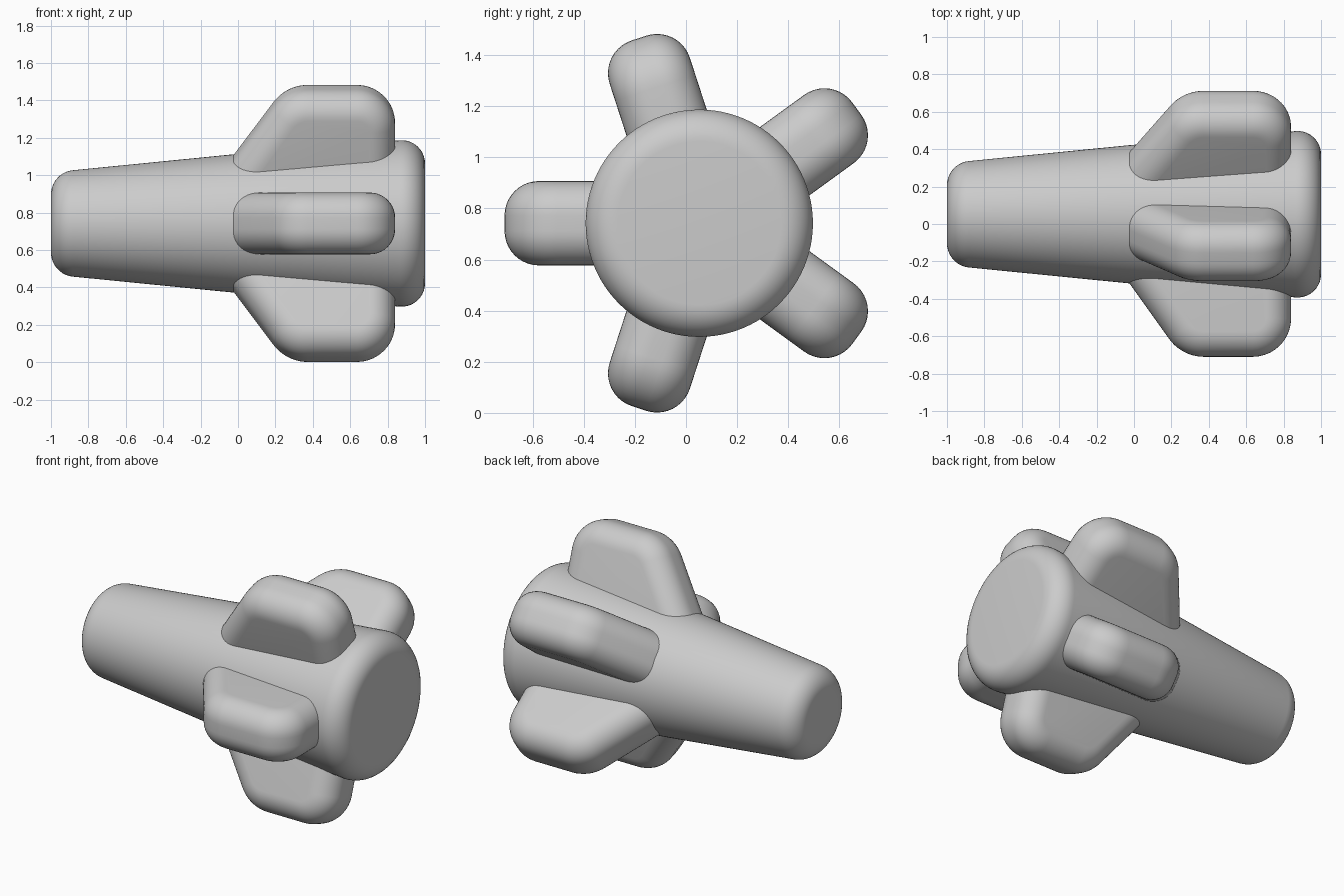
import bpy, bmesh
from math import sin, cos, pi, radians
from mathutils import Vector

if "Cube" in bpy.data.objects:
    bpy.data.objects.remove(bpy.data.objects["Cube"])

CY, CZ = 0.052, 0.742          # long axis runs along x through here


def make_object(name, rings):
    """Skin a list of closed rings and cap both ends."""
    bm = bmesh.new()
    loops = [[bm.verts.new(p) for p in ring] for ring in rings]
    n = len(loops[0])
    for a, b in zip(loops, loops[1:]):
        for i in range(n):
            j = (i + 1) % n
            bm.faces.new((a[i], a[j], b[j], b[i]))
    bm.faces.new(loops[0][::-1])
    bm.faces.new(loops[-1])
    bmesh.ops.recalc_face_normals(bm, faces=bm.faces)
    me = bpy.data.meshes.new(name)
    bm.to_mesh(me)
    bm.free()
    ob = bpy.data.objects.new(name, me)
    bpy.context.collection.objects.link(ob)
    bpy.ops.object.select_all(action='DESELECT')
    ob.select_set(True)
    bpy.context.view_layer.objects.active = ob
    bpy.ops.object.shade_smooth_by_angle(angle=radians(35))
    return ob


def arc(cx, cr, r, a0, a1, steps=10):
    return [(cx + r * cos(radians(a0 + (a1 - a0) * i / steps)),
             cr + r * sin(radians(a0 + (a1 - a0) * i / steps))) for i in range(steps + 1)]


# Tapered body with rounded ends, revolved around x
profile = (arc(-0.87, 0.155, 0.13, 180, 96) + [(-0.03, 0.369)]
           + arc(0.875, 0.320, 0.125, 95, 0))
SEG = 96
make_object("tapered_body", [
    [(x, CY + r * cos(2 * pi * k / SEG), CZ + r * sin(2 * pi * k / SEG)) for k in range(SEG)]
    for x, r in profile])

# Fin outline (x, distance from axis) and corner radii
CORNERS = [((-0.288, 0.0), 0.14), ((0.84, 0.0), 0.14),
           ((0.84, 0.762), 0.205), ((0.256, 0.762), 0.23)]
HALF, BEVEL = 0.165, 0.135


def fin_outline(offset):
    """Rounded outline, inset by offset."""
    pts = []
    for i, (p, r) in enumerate(CORNERS):
        p = Vector(p)
        d1 = (p - Vector(CORNERS[i - 1][0])).normalized()
        d2 = (Vector(CORNERS[(i + 1) % 4][0]) - p).normalized()
        n1, n2 = Vector((d1.y, -d1.x)), Vector((d2.y, -d2.x))
        centre = p - (n1 + n2) * (r / (1 + n1.dot(n2)))
        turn = n1.angle(n2)
        for k in range(11):
            a = turn * k / 10
            pts.append(centre + (n1 * cos(a) + d1 * sin(a)) * (r - offset))
    return pts


# Five rounded fins around the body
steps = [i * pi / 20 for i in range(11)]
layers = [(-(HALF - BEVEL) - BEVEL * cos(a), BEVEL * (1 - sin(a))) for a in steps]
layers += [(-t, off) for t, off in reversed(layers)]
for k in range(5):
    a = pi + k * 2 * pi / 5
    c, s = cos(a), sin(a)
    make_object(f"fin_{k + 1}", [
        [(p.x, CY + p.y * c - t * s, CZ + p.y * s + t * c) for p in fin_outline(off)]
        for t, off in layers])
